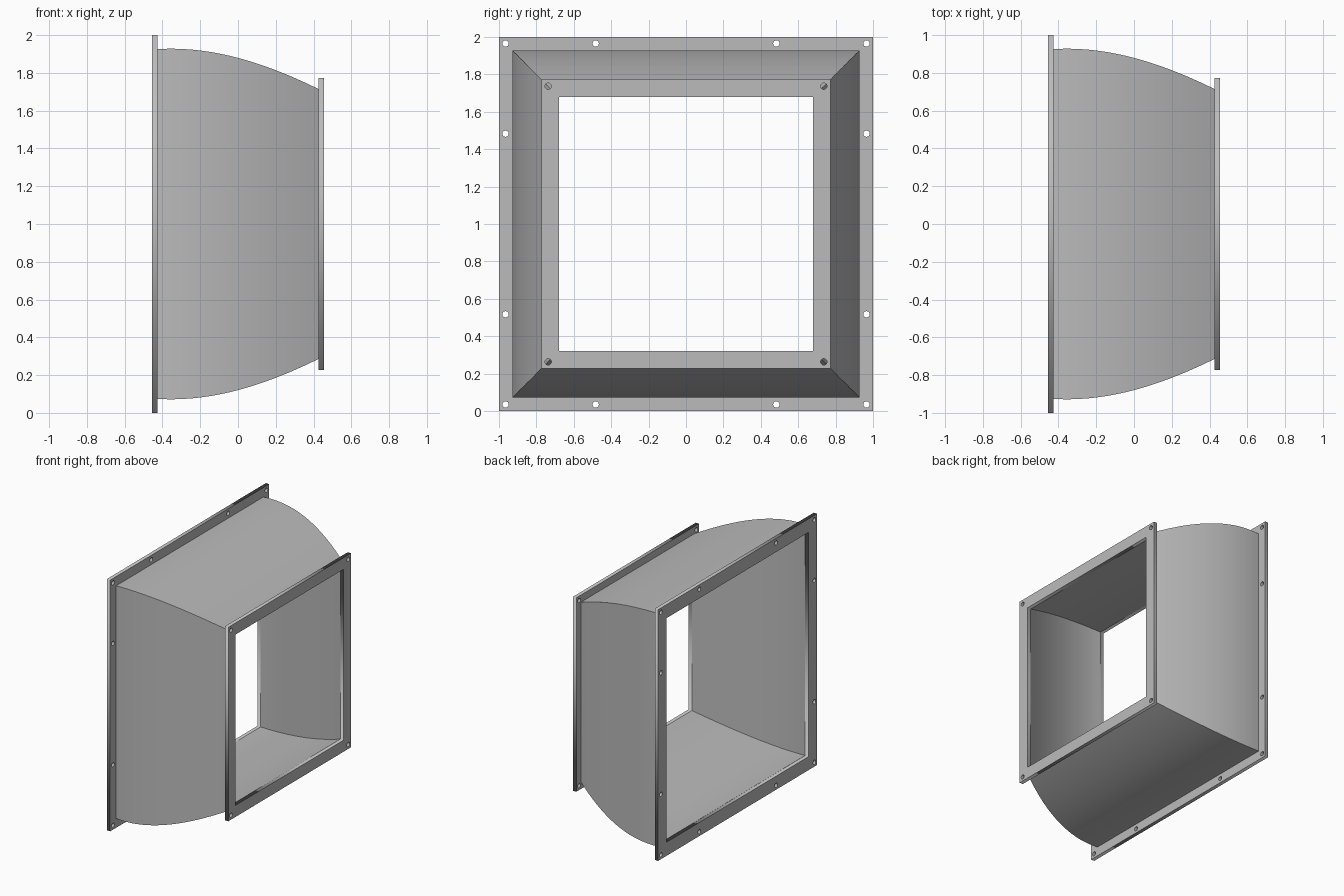
import bpy, bmesh, math
from mathutils import Matrix

if "Cube" in bpy.data.objects:
    bpy.data.objects.remove(bpy.data.objects["Cube"])

grey = bpy.data.materials.new("galvanised grey")
grey.diffuse_color = (0.5, 0.5, 0.5, 1)
grey.use_nodes = True
grey.node_tree.nodes["Principled BSDF"].inputs["Base Color"].default_value = grey.diffuse_color


def square(h):
    return [(-h, -h), (h, -h), (h, h), (-h, h)]


def circle(cx, cy, r, n=24):
    return [(cx + r * math.cos(2 * math.pi * i / n),
             cy + r * math.sin(2 * math.pi * i / n)) for i in range(n)]


# Flange: filled 2D outline with a square opening and bolt holes
def flange(name, x, outer, inner, holes, r=0.017, thick=0.03):
    cu = bpy.data.curves.new(name, 'CURVE')
    cu.dimensions = '2D'
    cu.fill_mode = 'BOTH'
    cu.extrude = thick / 2
    for loop in [square(outer), square(inner)] + [circle(a, b, r) for a, b in holes]:
        sp = cu.splines.new('POLY')
        sp.points.add(len(loop) - 1)
        for p, (a, b) in zip(sp.points, loop):
            p.co = (a, b, 0, 1)
        sp.use_cyclic_u = True
    tmp = bpy.data.objects.new(name + "_outline", cu)
    bpy.context.collection.objects.link(tmp)
    bpy.context.view_layer.update()
    me = bpy.data.meshes.new_from_object(tmp)
    bpy.data.objects.remove(tmp)
    # local x, y, z become world y, z, x
    me.transform(Matrix(((0, 0, 1, x), (1, 0, 0, 0), (0, 1, 0, 1), (0, 0, 0, 1))))
    bm = bmesh.new()
    bm.from_mesh(me)
    bmesh.ops.remove_doubles(bm, verts=bm.verts, dist=1e-5)
    bmesh.ops.recalc_face_normals(bm, faces=bm.faces)
    bm.to_mesh(me)
    bm.free()
    me.materials.clear()
    me.materials.append(grey)
    ob = bpy.data.objects.new(name, me)
    bpy.context.collection.objects.link(ob)


steps = (-0.965, -0.483, 0.483, 0.965)
big_holes = [(a, b) for a in steps for b in steps if max(abs(a), abs(b)) > 0.9]
small_holes = [(a, b) for a in (-0.737, 0.737) for b in (-0.737, 0.737)]
flange("large_flange", -0.44, 1.0, 0.892, big_holes)
flange("small_flange", 0.44, 0.772, 0.68, small_holes)


# Duct wall: square section following a curved taper, with wall thickness
def bez(p, t):
    s = 1 - t
    return s**3 * p[0] + 3 * s * s * t * p[1] + 3 * s * t * t * p[2] + t**3 * p[3]


N = 24
xs = [-0.425 + 0.85 * i / N for i in range(N + 1)]
hs = [bez((0.926, 0.943, 0.855, 0.715), i / N) for i in range(N + 1)]
profile = list(zip(xs, hs)) + [(x, h - 0.035) for x, h in zip(xs[::-1], hs[::-1])]
bm = bmesh.new()
rings = [[bm.verts.new((x, a, b + 1)) for a, b in square(h)] for x, h in profile]
for i, ring in enumerate(rings):
    nxt = rings[(i + 1) % len(rings)]
    for k in range(4):
        j = (k + 1) % 4
        bm.faces.new((ring[k], ring[j], nxt[j], nxt[k]))
bmesh.ops.recalc_face_normals(bm, faces=bm.faces)
me = bpy.data.meshes.new("duct_wall")
bm.to_mesh(me)
bm.free()
me.materials.append(grey)
duct = bpy.data.objects.new("duct_wall", me)
bpy.context.collection.objects.link(duct)
bpy.context.view_layer.objects.active = duct
duct.select_set(True)
bpy.ops.object.shade_smooth_by_angle(angle=math.radians(25))
